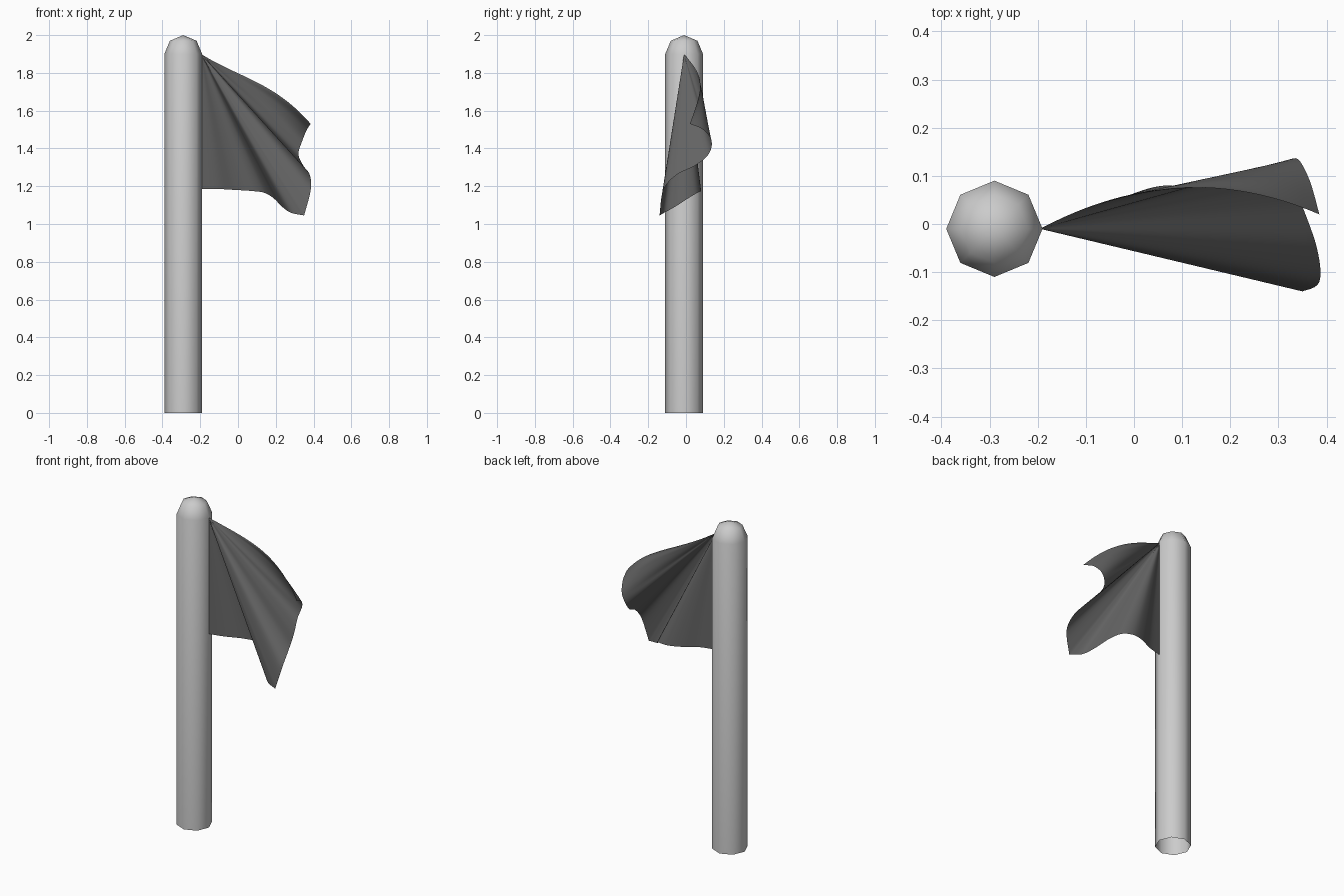
import bpy, math
from mathutils import Vector

if "Cube" in bpy.data.objects:
    bpy.data.objects.remove(bpy.data.objects["Cube"])


def material(name, value):
    m = bpy.data.materials.new(name)
    m.diffuse_color = (value, value, value, 1)
    m.use_nodes = True
    m.node_tree.nodes["Principled BSDF"].inputs["Base Color"].default_value = m.diffuse_color
    return m


def make(name, verts, faces, mat):
    me = bpy.data.meshes.new(name)
    me.from_pydata(verts, [], faces)
    me.materials.append(mat)
    for p in me.polygons:
        p.use_smooth = True
    ob = bpy.data.objects.new(name, me)
    bpy.context.collection.objects.link(ob)
    return ob


def spline(pts, n):
    """Smooth curve through the points, n steps per span."""
    out = []
    for i in range(len(pts) - 1):
        a, b = pts[max(i - 1, 0)], pts[i]
        c, d = pts[i + 1], pts[min(i + 2, len(pts) - 1)]
        for k in range(n):
            t = k / n
            out.append(0.5 * (2 * b + (c - a) * t + (2 * a - 5 * b + 4 * c - d) * t * t
                              + (3 * b - a - 3 * c + d) * t ** 3))
    return out + [pts[-1]]


light_grey = material("light grey", 0.6)
dark_grey = material("dark grey", 0.13)

# Pole: open eight-sided tube with a rounded cap
CX, CY, R, N = -0.29, -0.01, 0.1, 8
rings = [(R, 0), (R, 1.9), (R * 0.707, 1.97)]
verts = [(CX + r * math.cos(math.tau * i / N), CY + r * math.sin(math.tau * i / N), z)
         for r, z in rings for i in range(N)]
verts.append((CX, CY, 2.0))
faces = [(k * N + i, k * N + (i + 1) % N, (k + 1) * N + (i + 1) % N, (k + 1) * N + i)
         for k in range(2) for i in range(N)]
faces += [(2 * N + i, 2 * N + (i + 1) % N, 3 * N) for i in range(N)]
make("pole", verts, faces, light_grey)

# Flag: pleats fanning out from the upper pole corner to the free and lower edges
apex = Vector((-0.195, -0.01, 1.9))
free_edge = [(0.385, 0.02, 1.53), (0.365, 0.09, 1.50), (0.34, 0.135, 1.44),
             (0.32, 0.12, 1.37), (0.345, 0.05, 1.31), (0.38, -0.05, 1.26),
             (0.385, -0.12, 1.18), (0.35, -0.14, 1.045)]
low_edge = [(0.35, -0.14, 1.045), (0.28, -0.115, 1.06), (0.235, -0.06, 1.09),
            (0.19, 0.01, 1.135), (0.14, 0.06, 1.165), (0.07, 0.08, 1.175),
            (-0.01, 0.06, 1.18), (-0.10, 0.015, 1.185), (-0.195, -0.01, 1.185)]
rim = (spline([Vector(p) for p in free_edge], 6)
       + spline([Vector(p) for p in low_edge], 6)[1:])
STEPS = 24
verts, faces = [apex], []
for j, p in enumerate(rim):
    bow = max(0, 1 - j / 14)          # upper edge billows backward and up
    for k in range(1, STEPS + 1):
        t = k / STEPS
        v = apex.lerp(p, t)
        v.y += bow * 0.07 * 4 * t * (1 - t)
        v.z += bow * 0.30 * t * t * (1 - t)
        verts.append(v)
for j in range(len(rim) - 1):
    a, b = 1 + j * STEPS, 1 + (j + 1) * STEPS
    faces.append((0, b, a))
    faces += [(a + k, b + k, b + k + 1, a + k + 1) for k in range(STEPS - 1)]
make("flag", verts, faces, dark_grey)
